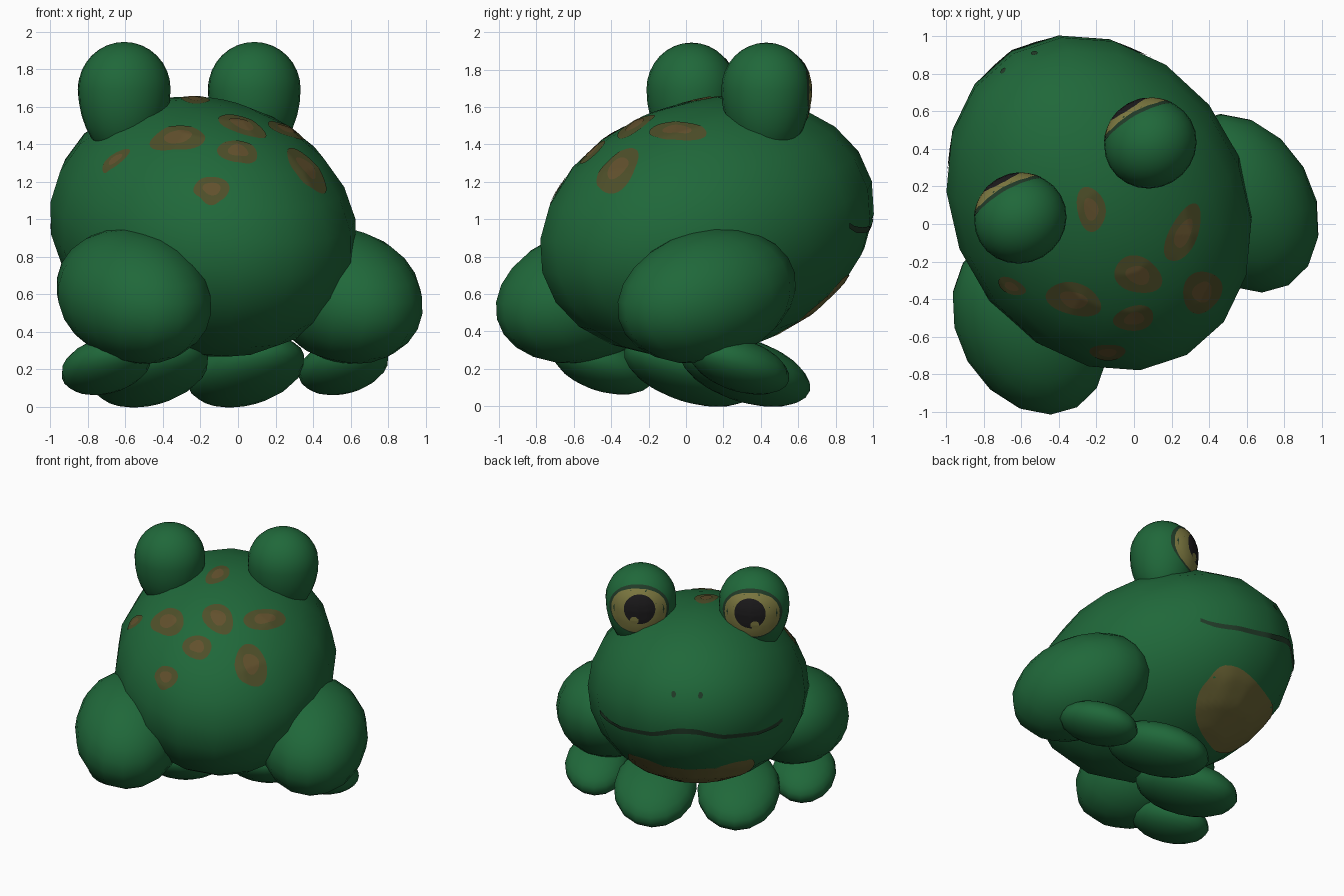
import bpy, bmesh, math
from mathutils import Matrix, Vector
from mathutils.bvhtree import BVHTree

if "Cube" in bpy.data.objects:
    bpy.data.objects.remove(bpy.data.objects["Cube"])


def material(name, rgb):
    m = bpy.data.materials.new(name)
    m.diffuse_color = (*rgb, 1)
    m.use_nodes = True
    m.node_tree.nodes["Principled BSDF"].inputs["Base Color"].default_value = m.diffuse_color
    return m


GREEN = material("frog green", (0.014, 0.138, 0.042))
BROWN = material("spot brown", (0.076, 0.078, 0.022))
RUST = material("spot centre rust", (0.122, 0.081, 0.026))
BELLY = material("belly tan", (0.15, 0.13, 0.036))
YELLOW = material("eye yellow", (0.215, 0.20, 0.055))
BLACK = material("pupil black", (0.012, 0.011, 0.012))
DARK = material("dark green line", (0.016, 0.045, 0.022))

# The frog is built facing +Y on its own mirror plane, then turned
TURN = Matrix.Rotation(math.radians(30), 4, 'Z') @ Matrix.Translation((-0.1, 0, 0))
X, Y, Z = Vector((1, 0, 0)), Vector((0, 1, 0)), Vector((0, 0, 1))


def finish(bm, name, mat):
    me = bpy.data.meshes.new(name)
    bm.to_mesh(me)
    me.materials.append(mat)
    for p in me.polygons:
        p.use_smooth = True
    ob = bpy.data.objects.new(name, me)
    bpy.context.collection.objects.link(ob)
    return ob


def ellipsoid(name, centre, radii, pitch=0, segs=16, rings=12, drop=1.0):
    """Smooth low-poly ellipsoid, lower half stretched by drop; returns its BVH."""
    bm = bmesh.new()
    bmesh.ops.create_uvsphere(bm, u_segments=segs, v_segments=rings, radius=1.01)
    for v in bm.verts:
        if v.co.z < 0:
            v.co.z *= drop
    bm.transform(TURN @ Matrix.Translation(centre)
                 @ Matrix.Rotation(math.radians(pitch), 4, 'X')
                 @ Matrix.Diagonal((*radii, 1)))
    bmesh.ops.recalc_face_normals(bm, faces=bm.faces[:])
    tree = BVHTree.FromBMesh(bm)
    finish(bm, name, GREEN)
    bm.free()
    return tree


def project(tree, p, d, lift):
    hit, n, _, _ = tree.ray_cast(p - d * 3, d)
    if hit is None:
        hit, n, _, _ = tree.find_nearest(p)
    return hit + n * lift


def face_outward(bm, d):
    bm.normal_update()
    if sum(f.normal.dot(d) for f in bm.faces) > 0:
        bmesh.ops.reverse_faces(bm, faces=bm.faces[:])


def patch(name, tree, centre, u, w, d, outline, mat, lift, rings=6, n=40, local=True):
    """Thin disc with outline(t) -> (a, b), projected on a surface along d."""
    m = TURN if local else Matrix.Identity(4)
    r = m.to_3x3()
    c, u, w, d = m @ Vector(centre), r @ u, r @ w, r @ d
    bm = bmesh.new()
    mid = bm.verts.new(project(tree, c, d, lift))
    prev = None
    for k in range(1, rings + 1):
        ring = []
        for i in range(n):
            a, b = outline(2 * math.pi * i / n)
            ring.append(bm.verts.new(project(tree, c + (u * a + w * b) * (k / rings), d, lift)))
        for i in range(n):
            j = (i + 1) % n
            bm.faces.new((mid, ring[i], ring[j]) if prev is None
                         else (prev[i], ring[i], ring[j], prev[j]))
        prev = ring
    face_outward(bm, d)
    finish(bm, name, mat)
    bm.free()


def oval(a, b, power=1.0, wobble=0.0, phase=0.0):
    def f(t):
        k = 1 + wobble * math.sin(3 * t + phase)
        c, s = math.cos(t), math.sin(t)
        return (a * k * math.copysign(abs(c) ** power, c),
                b * k * math.copysign(abs(s) ** power, s))
    return f


# Body
body = ellipsoid("body", (-0.004, 0.19, 0.96), (0.772, 0.945, 0.666), 15.8, 18, 12)

# Legs, feet and eyes, mirrored
for side, s in (("right", 1), ("left", -1)):
    ellipsoid(f"{side}_thigh", (s * 0.65, -0.19, 0.59), (0.38, 0.51, 0.345), 15)
    ellipsoid(f"{side}_hind_foot", (s * 0.73, -0.035, 0.22), (0.225, 0.29, 0.135), -18)
    ellipsoid(f"{side}_front_foot", (s * 0.295, 0.25, 0.192), (0.29, 0.38, 0.162), -18)
    ex, ev = s * 0.4 - 0.01, 0.328
    eye = ellipsoid(f"{side}_eye_bulge", (ex, ev, 1.695), (0.247, 0.235, 0.247), 0, 24, 16, 1.5)
    # Painted eye: rim, iris, pupil, glint
    patch(f"{side}_eye_rim", eye, (ex, ev, 1.69), X, Z, -Y, oval(0.208, 0.182), DARK, 0.004)
    patch(f"{side}_iris", eye, (ex, ev, 1.685), X, Z, -Y, oval(0.19, 0.162, 0.9), YELLOW, 0.006)
    patch(f"{side}_pupil", eye, (ex - s * 0.01, ev, 1.705), X, Z, -Y, oval(0.108, 0.108), BLACK, 0.008)
    patch(f"{side}_eye_glint", eye, (ex + s * 0.025, ev, 1.625), X, Z, -Y, oval(0.03, 0.03), YELLOW, 0.0095)
    # Nostril
    patch(f"{side}_nostril", body, (s * 0.094, 1, 1.29), X, Z, -Y, oval(0.017, 0.022), DARK, 0.005, 1, 10)

# Belly patch under the chin
w = Vector((0, 0.82, 0.57)).normalized()
patch("belly_patch", body, (0, 0.745, 0.51), X, w, X.cross(w),
      oval(0.44, 0.265, 0.75, 0.04), BELLY, 0.005, 8, 40)

# Mouth: narrow ribbon across the front
bm = bmesh.new()
rows = []
down = TURN.to_3x3() @ -Y
for i in range(41):
    q = -1 + i / 20
    z = 0.98 - 0.06 * q * q + 0.06 * math.exp(-(q / 0.3) ** 2) + 0.045 * abs(q) ** 12
    h = 0.021 * (1 - 0.3 * abs(q))
    rows.append([bm.verts.new(project(body, TURN @ Vector((0.64 * q, 1, z + e)), down, 0.006))
                 for e in (-h, h)])
for a, b in zip(rows, rows[1:]):
    bm.faces.new((a[0], b[0], b[1], a[1]))
face_outward(bm, down)
finish(bm, "mouth", DARK)
bm.free()

# Back spots: x, y, half length, half width, turn in degrees (seen from the top)
SPOTS = [(-0.23, 0.08, 0.12, 0.075, 100), (0.26, -0.05, 0.165, 0.075, 65),
         (0.02, -0.27, 0.13, 0.095, -20), (-0.32, -0.40, 0.15, 0.085, -15),
         (0.36, -0.36, 0.115, 0.1, 60), (0.0, -0.5, 0.108, 0.066, 10),
         (-0.14, -0.68, 0.095, 0.042, 0), (-0.65, -0.33, 0.078, 0.04, -25)]
for i, (x, y, a, b, deg) in enumerate(SPOTS):
    t = math.radians(deg)
    u = Vector((math.cos(t), math.sin(t), 0))
    v = Vector((-math.sin(t), math.cos(t), 0))
    patch(f"spot_{i + 1}", body, (x, y, 1), u, v, -Z, oval(a, b, 1, 0.05, i), BROWN, 0.004, local=False)
    patch(f"spot_centre_{i + 1}", body, (x, y, 1), u, v, -Z,
          oval(a * 0.5, b * 0.5, 1, 0.06, i * 2), RUST, 0.007, local=False)
